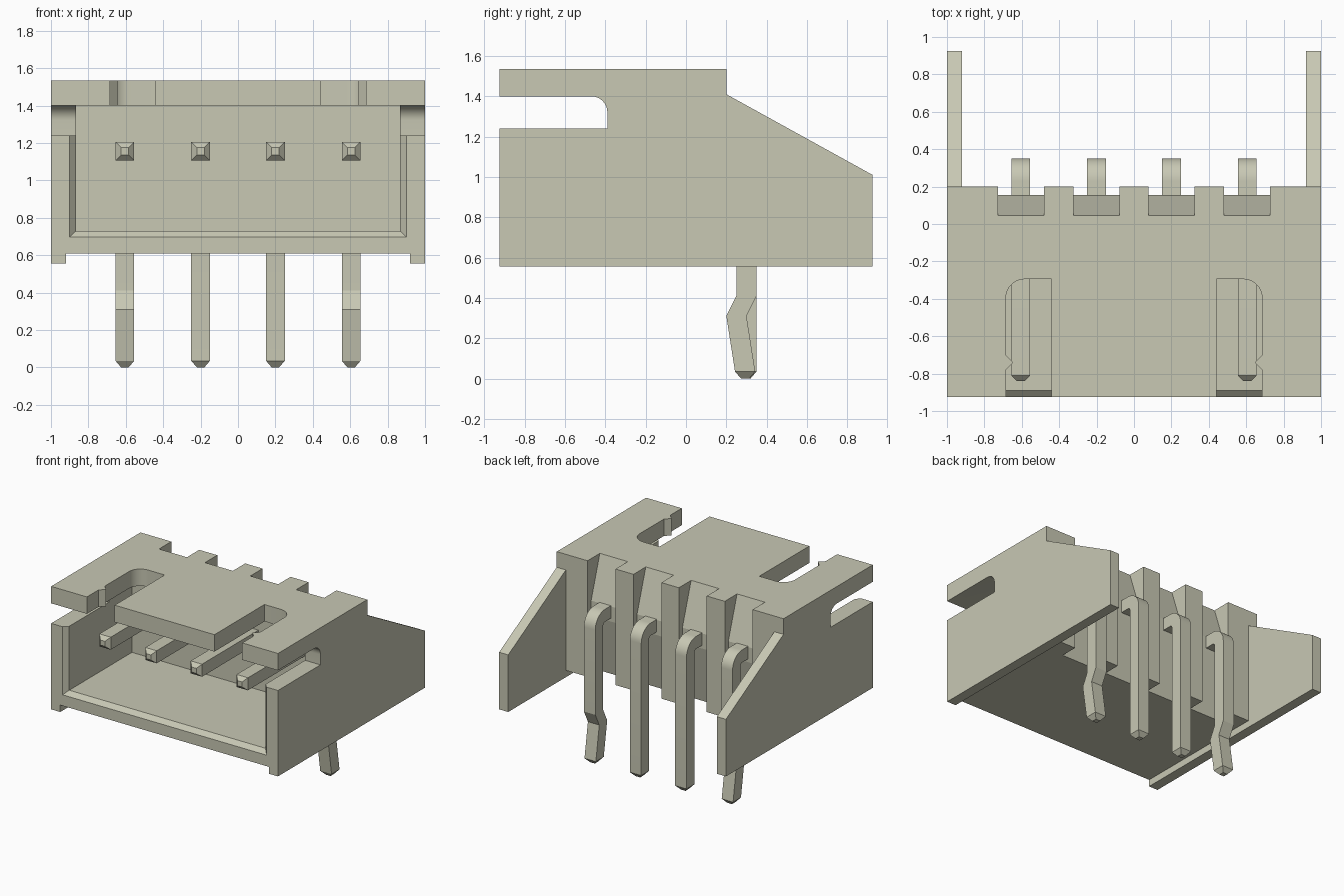
import bpy, bmesh
from math import cos, sin, pi

cube = bpy.data.objects.get("Cube")
if cube:
    bpy.data.objects.remove(cube)

COLOR = (0.578, 0.578, 0.456, 1)
mat = bpy.data.materials.new("pale grey beige")
mat.use_nodes = True
mat.diffuse_color = COLOR
mat.node_tree.nodes["Principled BSDF"].inputs["Base Color"].default_value = COLOR


def loft(name, rings):
    """Closed solid skinned through rings of equal point count."""
    bm = bmesh.new()
    loops = [[bm.verts.new(p) for p in ring] for ring in rings]
    n = len(loops[0])
    for a, b in zip(loops, loops[1:]):
        for i in range(n):
            j = (i + 1) % n
            bm.faces.new((a[i], a[j], b[j], b[i]))
    bm.faces.new(loops[0])
    bm.faces.new(loops[-1])
    bmesh.ops.recalc_face_normals(bm, faces=bm.faces)
    mesh = bpy.data.meshes.new(name)
    bm.to_mesh(mesh)
    bm.free()
    mesh.materials.append(mat)
    obj = bpy.data.objects.new(name, mesh)
    bpy.context.collection.objects.link(obj)
    return obj


def prism_x(name, profile, x0, x1):
    """Extrude a (y, z) profile along x."""
    return loft(name, [[(x, y, z) for y, z in profile] for x in (x0, x1)])


def prism_z(name, profile, z0, z1):
    """Extrude an (x, y) profile along z."""
    return loft(name, [[(x, y, z) for x, y in profile] for z in (z0, z1)])


def rect(a0, a1, b0, b1):
    return [(a0, b0), (a1, b0), (a1, b1), (a0, b1)]


def arc(cx, cy, r, start, end, steps=10):
    angles = [start + (end - start) * i / steps for i in range(steps + 1)]
    return [(cx + r * cos(t), cy + r * sin(t)) for t in angles]


def cut(obj, cutter):
    """Subtract the cutter, bake the result and discard the cutter."""
    mod = obj.modifiers.new("cut", "BOOLEAN")
    mod.operation = "DIFFERENCE"
    mod.solver = "EXACT"
    mod.object = cutter
    cutter.hide_render = True
    bpy.context.view_layer.update()
    graph = bpy.context.evaluated_depsgraph_get()
    mesh = bpy.data.meshes.new_from_object(obj.evaluated_get(graph))
    obj.modifiers.clear()
    obj.data = mesh
    bpy.data.objects.remove(cutter)


def finish(obj):
    bpy.ops.object.select_all(action="DESELECT")
    obj.select_set(True)
    bpy.context.view_layer.objects.active = obj
    bpy.ops.object.shade_smooth_by_angle(angle=10.5 * pi / 180)


PINS = (-0.605, -0.2, 0.2, 0.605)

# Housing blank with the sloped rear wings
housing = prism_x("housing", [(-0.925, 0.555), (0.925, 0.555), (0.925, 1.01),
                              (0.2, 1.41), (0.2, 1.535), (-0.925, 1.535)], -1, 1)

# Open space between the wings, and the raised underside
cut(housing, prism_x("rear_cutter", rect(0.2, 1.1, 0.4, 1.7), -0.92, 0.92))
cut(housing, prism_x("underside_cutter", rect(-1.1, 1.1, 0.4, 0.61), -0.92, 0.92))

# Front cavity with a chamfered mouth
cavity = [(-0.96, 0.935, 0.665), (-0.89, 0.865, 0.73), (-0.1, 0.865, 0.73)]
cut(housing, loft("cavity_cutter", [
    [(-w, y, floor), (w, y, floor), (w, y, 1.4), (-w, y, 1.4)]
    for y, w, floor in cavity]))

# Side slots, rounded at the upper rear corner
slot = [(-1.1, 1.24), (-0.39, 1.24)] + arc(-0.47, 1.32, 0.08, 0, pi / 2) + [(-1.1, 1.4)]
for side in (-1, 1):
    cut(housing, prism_x("side_slot_cutter", slot, side * 0.8, side * 1.1))

# Top slots with a rounded outer corner and a small locking nub
    outline = ([(0.44, -1.1), (0.44, -0.295)]
               + arc(0.585, -0.395, 0.1, pi / 2, 0)
               + [(0.685, -0.7), (0.645, -0.74), (0.685, -0.78), (0.685, -1.1)])
    cut(housing, prism_z("top_slot_cutter",
                         [(side * x, y) for x, y in outline], 1.35, 1.7))

# Rear notches behind each pin, sloped above and below the pin exit
notch = [(0.3, 1.535), (0.3, 1.6), (0.045, 1.6), (0.045, 1.535), (0.155, 1.2),
         (0.155, 1.08), (0.06, 0.61), (0.06, 0.5), (0.3, 0.5)]
for x in PINS:
    cut(housing, prism_x("notch_cutter", notch, x - 0.123, x + 0.123))
finish(housing)


# Right-angle pins: pairs of inner and outer (y, z) edges with a half width
def make_pin(name, x, kinked):
    stations = [((-0.84, 1.135), (-0.84, 1.175), 0.02),
                ((-0.81, 1.105), (-0.81, 1.205), 0.05)]
    inner = arc(0.23, 1.085, 0.02, pi / 2, 0)
    outer = arc(0.23, 1.085, 0.12, pi / 2, 0)
    stations += [(a, b, 0.05) for a, b in zip(inner, outer)]
    end = 0.25
    if kinked:
        end = 0.243
        stations += [((y, z), (y + 0.1, z), 0.05) for y, z in ((0.25, 0.41), (0.2, 0.31))]
    stations += [((end, 0.035), (end + 0.1, 0.035), 0.05),
                 ((end + 0.03, 0), (end + 0.07, 0), 0.02)]
    finish(loft(name, [[(x - w, *a), (x + w, *a), (x + w, *b), (x - w, *b)]
                       for a, b, w in stations]))


for i, x in enumerate(PINS):
    make_pin(f"pin_{i + 1}", x, abs(x) > 0.4)
